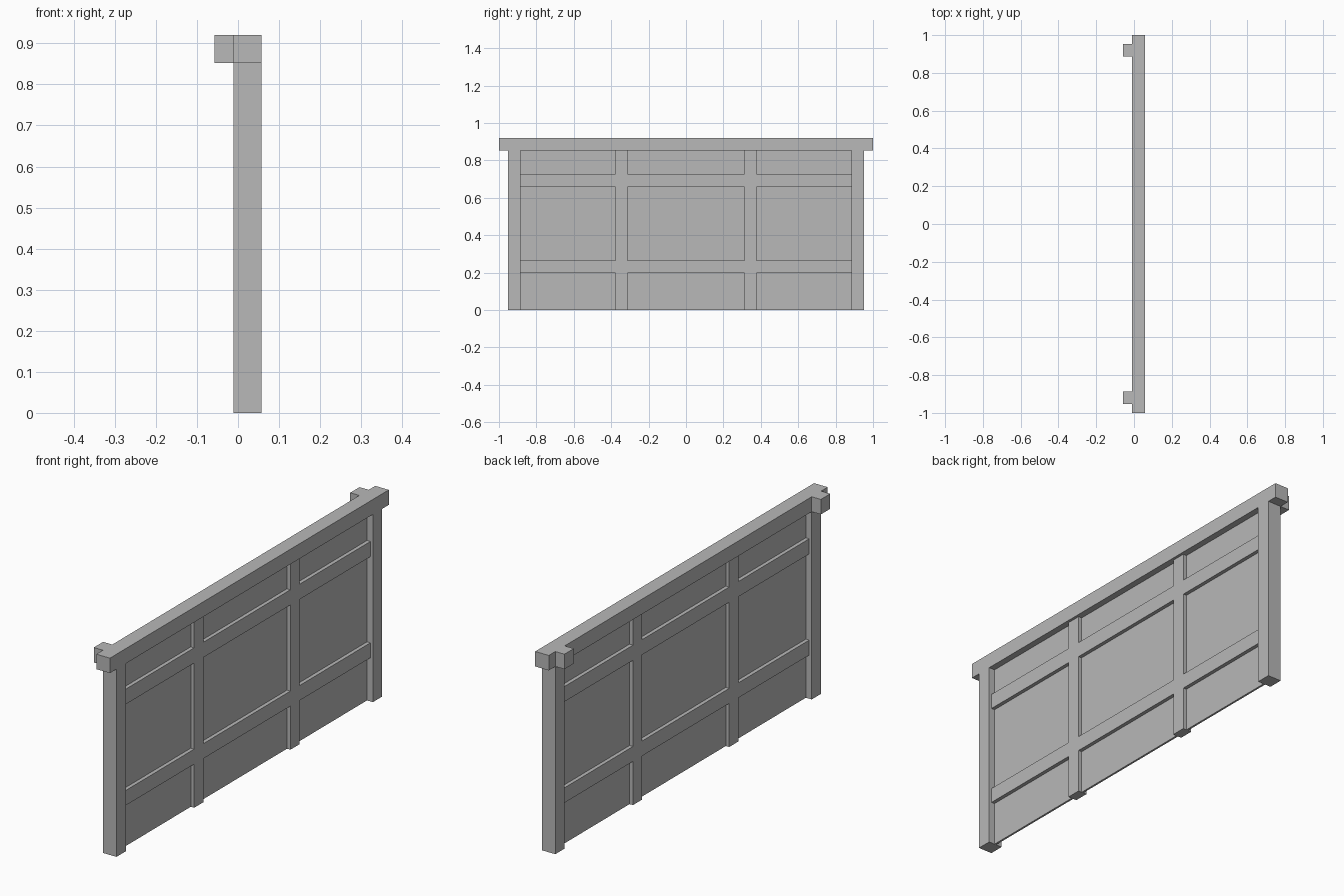
import bpy

cube = bpy.data.objects.get("Cube")
if cube:
    bpy.data.objects.remove(cube, do_unlink=True)

# One plain grey for the whole fence panel
grey = bpy.data.materials.new("plain grey")
grey.use_nodes = True
colour = (0.48, 0.48, 0.48, 1)
grey.diffuse_color = colour
grey.node_tree.nodes["Principled BSDF"].inputs["Base Color"].default_value = colour


def box(name, x, y, z):
    """Box spanning the given (low, high) range on each axis."""
    spans = (x, y, z)
    bpy.ops.mesh.primitive_cube_add(size=1)
    obj = bpy.context.object
    obj.name = obj.data.name = name
    for v in obj.data.vertices:
        v.co = [(lo + hi) / 2 + c * (hi - lo) for c, (lo, hi) in zip(v.co, spans)]
    obj.data.materials.append(grey)
    return obj


def mirrored(lo, hi, side):
    return tuple(sorted((lo * side, hi * side)))


MID = 0.023                      # centre plane of the panel
frame = (MID - 0.034, MID + 0.034)
batten = (MID - 0.0215, MID + 0.0215)
sheet = (MID - 0.0045, MID + 0.0045)
TOP, BEAM = 0.92, 0.852
POST_IN, POST_OUT = 0.886, 0.953
STILE_IN, STILE_OUT = 0.312, 0.378

# Top beam and thin infill sheet
box("top_beam", frame, (-1, 1), (BEAM, TOP))
box("infill_sheet", sheet, (-POST_IN, POST_IN), (0, BEAM))

# Posts, bracket stubs and upright battens on both ends
for side, label in ((-1, "front"), (1, "back")):
    box(label + "_post", frame, mirrored(POST_IN, POST_OUT, side), (0, BEAM))
    box(label + "_stub", (-0.057, frame[0]), mirrored(POST_IN, POST_OUT, side), (BEAM, TOP))
    box(label + "_upright_batten", batten, mirrored(STILE_IN, STILE_OUT, side), (0, BEAM))

# Cross rails fitted between the uprights
bays = ((-POST_IN, -STILE_OUT), (-STILE_IN, STILE_IN), (STILE_OUT, POST_IN))
for label, z in (("lower", (0.198, 0.266)), ("upper", (0.657, 0.726))):
    for bay, place in zip(bays, ("front", "middle", "back")):
        box(f"{label}_{place}_rail", batten, bay, z)
